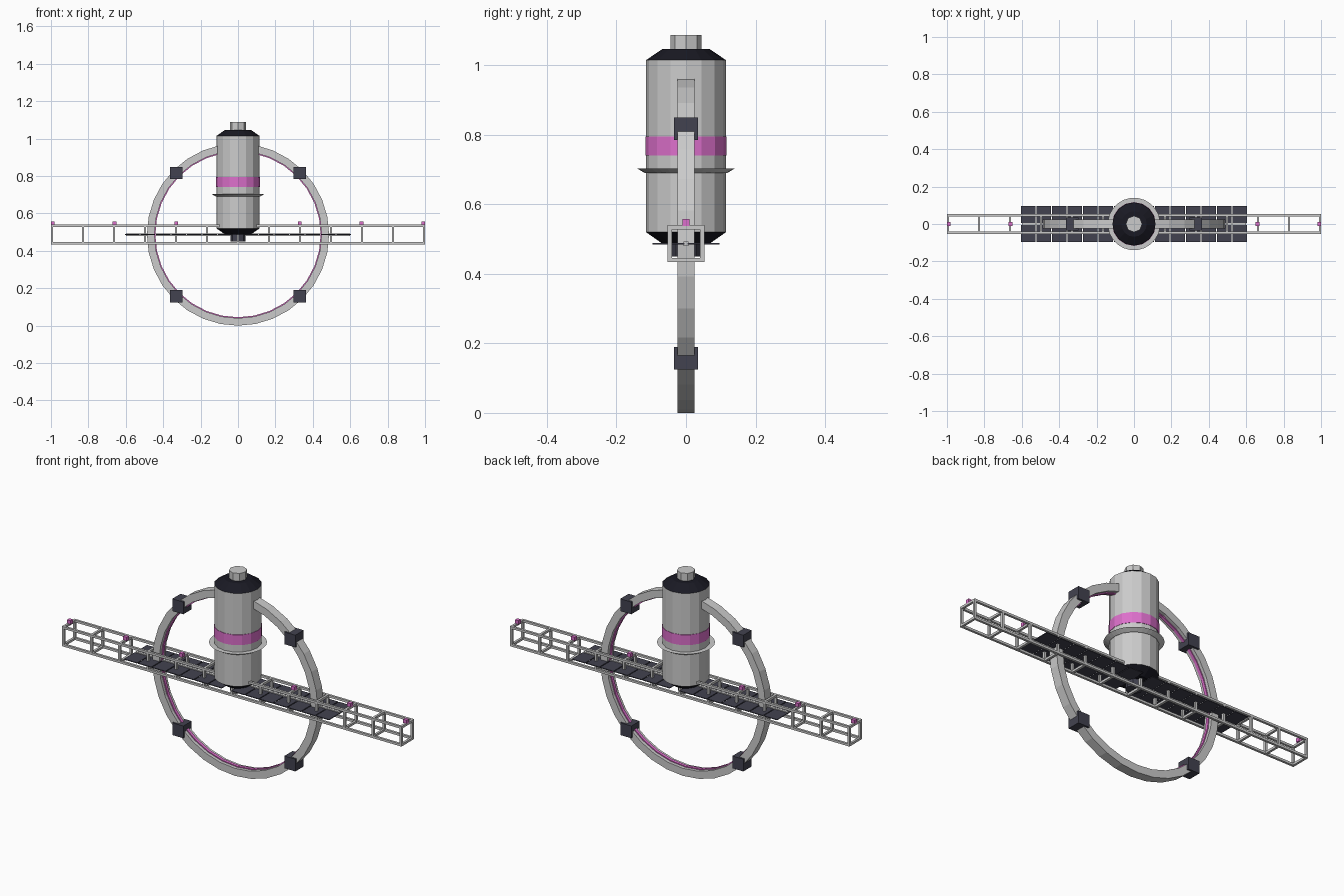
import bpy, bmesh, math
from mathutils import Matrix

if "Cube" in bpy.data.objects:
    bpy.data.objects.remove(bpy.data.objects["Cube"])

ZC = 0.487  # height of the ring and truss axis


def material(name, rgb):
    m = bpy.data.materials.new(name)
    m.diffuse_color = (*rgb, 1)
    m.use_nodes = True
    m.node_tree.nodes["Principled BSDF"].inputs["Base Color"].default_value = m.diffuse_color
    return m


PINK = material("pink", (0.72, 0.16, 0.60))
DARK = material("dark_slate", (0.055, 0.055, 0.08))
BLACK = material("black", (0.01, 0.01, 0.017))


def finish(name, bm, mat=None):
    bmesh.ops.recalc_face_normals(bm, faces=bm.faces)
    me = bpy.data.meshes.new(name)
    bm.to_mesh(me)
    bm.free()
    ob = bpy.data.objects.new(name, me)
    bpy.context.collection.objects.link(ob)
    if mat:
        me.materials.append(mat)
    return ob


def boxes(name, items, mat=None):
    """One object from a list of (centre, size) boxes."""
    bm = bmesh.new()
    for c, s in items:
        bmesh.ops.create_cube(bm, size=1, matrix=Matrix.Translation(c) @ Matrix.Diagonal((*s, 1)))
    return finish(name, bm, mat)


def frustum(name, z0, z1, r0, r1, mat=None, sides=16):
    bm = bmesh.new()
    bmesh.ops.create_cone(bm, cap_ends=True, segments=sides, radius1=r0, radius2=r1,
                          depth=z1 - z0, matrix=Matrix.Translation((0, 0, (z0 + z1) / 2)))
    return finish(name, bm, mat)


def hoop(name, r_in, r_out, half_w, mat=None, n=32):
    """Rectangular-section ring standing in the xz plane."""
    bm = bmesh.new()
    loops = []
    for i in range(n):
        a = 2 * math.pi * i / n
        loops.append([bm.verts.new((r * math.cos(a), y, ZC + r * math.sin(a)))
                      for r, y in ((r_in, -half_w), (r_out, -half_w), (r_out, half_w), (r_in, half_w))])
    for i in range(n):
        p, q = loops[i], loops[(i + 1) % n]
        for k in range(4):
            bm.faces.new((p[k], p[(k + 1) % 4], q[(k + 1) % 4], q[k]))
    return finish(name, bm, mat)


# Habitat ring with glowing inner strip and four modules
hoop("habitat_ring", 0.447, 0.487, 0.025)
hoop("ring_light_strip", 0.442, 0.448, 0.008, PINK)
boxes("ring_modules", [((sx * 0.33, 0, ZC + sz * 0.33), (0.065, 0.07, 0.065))
                       for sx in (-1, 1) for sz in (-1, 1)], DARK)

# Central hull
frustum("hull", 0.52, 1.015, 0.115, 0.115)
frustum("hull_top_cap", 1.015, 1.047, 0.115, 0.068, BLACK)
frustum("hull_bottom_cap", 0.487, 0.52, 0.068, 0.115, BLACK)
frustum("docking_port", 1.047, 1.088, 0.044, 0.044, sides=8)
frustum("lower_port", 0.45, 0.488, 0.04, 0.04, DARK, 8)
frustum("hull_band", 0.74, 0.795, 0.117, 0.117, PINK)
frustum("hull_flange", 0.69, 0.703, 0.118, 0.14, sides=32)

# Open box truss: four rails and thirteen square frames
T, H = 0.012, 0.047
rods = [((0, sy * H, ZC + sz * H), (2, T, T)) for sy in (-1, 1) for sz in (-1, 1)]
frame_x = [0.994 * i / 6 for i in range(-6, 7)]
for x in frame_x:
    for s in (-1, 1):
        rods.append(((x, s * H, ZC), (T, T, 2 * H)))
        rods.append(((x, 0, ZC + s * H), (T, 2 * H, T)))
boxes("truss", rods)

# Beacons on every second frame
boxes("truss_beacons", [((x * 0.996, 0, 0.548), (0.02, 0.02, 0.02)) for x in frame_x[::2]], PINK)

# Solar panels on a central spar
boxes("panel_spar", [((0, 0, ZC), (1.2, 0.013, 0.013))])
boxes("solar_panels", [((sx * (0.565 - 0.083 * i), sy * 0.051, ZC), (0.078, 0.092, 0.004))
                       for i in range(7) for sx in (-1, 1) for sy in (-1, 1)], DARK)
